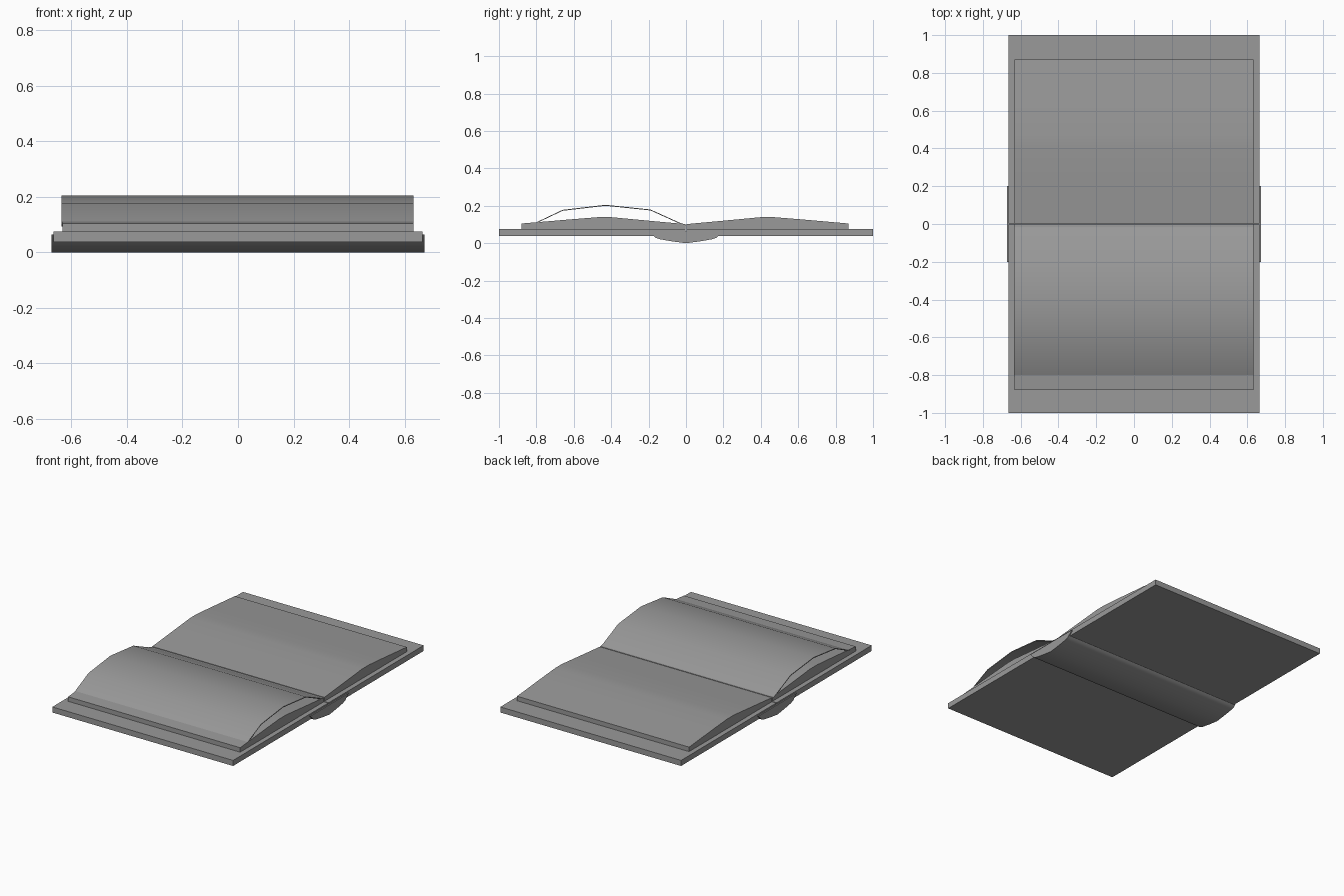
import bpy, bmesh, math

cube = bpy.data.objects.get("Cube")
if cube:
    bpy.data.objects.remove(cube, do_unlink=True)

# One plain grey for the whole book
grey = bpy.data.materials.new("plain_grey")
grey.use_nodes = True
colour = (0.32, 0.32, 0.32, 1)
grey.diffuse_color = colour
grey.node_tree.nodes["Principled BSDF"].inputs["Base Color"].default_value = colour


def extrude_profile(name, profile, half_width, x_mid=0.0, smooth=40):
    """Sweep a closed (y, z) outline across the width of the book."""
    bm = bmesh.new()
    face = bm.faces.new([bm.verts.new((x_mid - half_width, y, z)) for y, z in profile])
    out = bmesh.ops.extrude_face_region(bm, geom=[face])
    moved = [v for v in out["geom"] if isinstance(v, bmesh.types.BMVert)]
    bmesh.ops.translate(bm, verts=moved, vec=(2 * half_width, 0, 0))
    bmesh.ops.recalc_face_normals(bm, faces=bm.faces)
    mesh = bpy.data.meshes.new(name)
    bm.to_mesh(mesh)
    bm.free()
    mesh.materials.append(grey)
    obj = bpy.data.objects.new(name, mesh)
    bpy.context.collection.objects.link(obj)
    bpy.ops.object.select_all(action='DESELECT')
    obj.select_set(True)
    bpy.context.view_layer.objects.active = obj
    bpy.ops.object.shade_smooth_by_angle(angle=math.radians(smooth))
    return obj


# Covers and page blocks, one of each on both sides of the spine
for side, label, reach in ((-1, "front", 0.88), (1, "back", 0.87)):
    cover = [(0.003, 0.038), (1, 0.038), (1, 0.075), (0.003, 0.075)]
    extrude_profile(label + "_cover", [(side * y, z) for y, z in cover], 0.664)
    pages = [(0.003, 0.075), (reach, 0.075), (reach, 0.105),
             (0.62, 0.127), (0.47, 0.139), (0.40, 0.139), (0.22, 0.122), (0.003, 0.102)]
    extrude_profile(label + "_pages", [(side * y, z) for y, z in pages], 0.632)

# Rounded spine, slightly wider than the covers
half = [(0.2, 0.065), (0.165, 0.03), (0.14, 0.021), (0.07, 0.009)]
spine = [(-y, z) for y, z in half] + [(0, 0)] + half[::-1]
extrude_profile("spine", spine, 0.672)

# Single loose page arching over the front half
arch = [(-0.81, 0.107), (-0.66, 0.178), (-0.43, 0.205), (-0.19, 0.18), (-0.035, 0.11), (0, 0.098)]
thickness = 0.005
under = [(y, z - thickness) for y, z in reversed(arch)]
extrude_profile("loose_page", arch + under, 0.634, -0.002)
